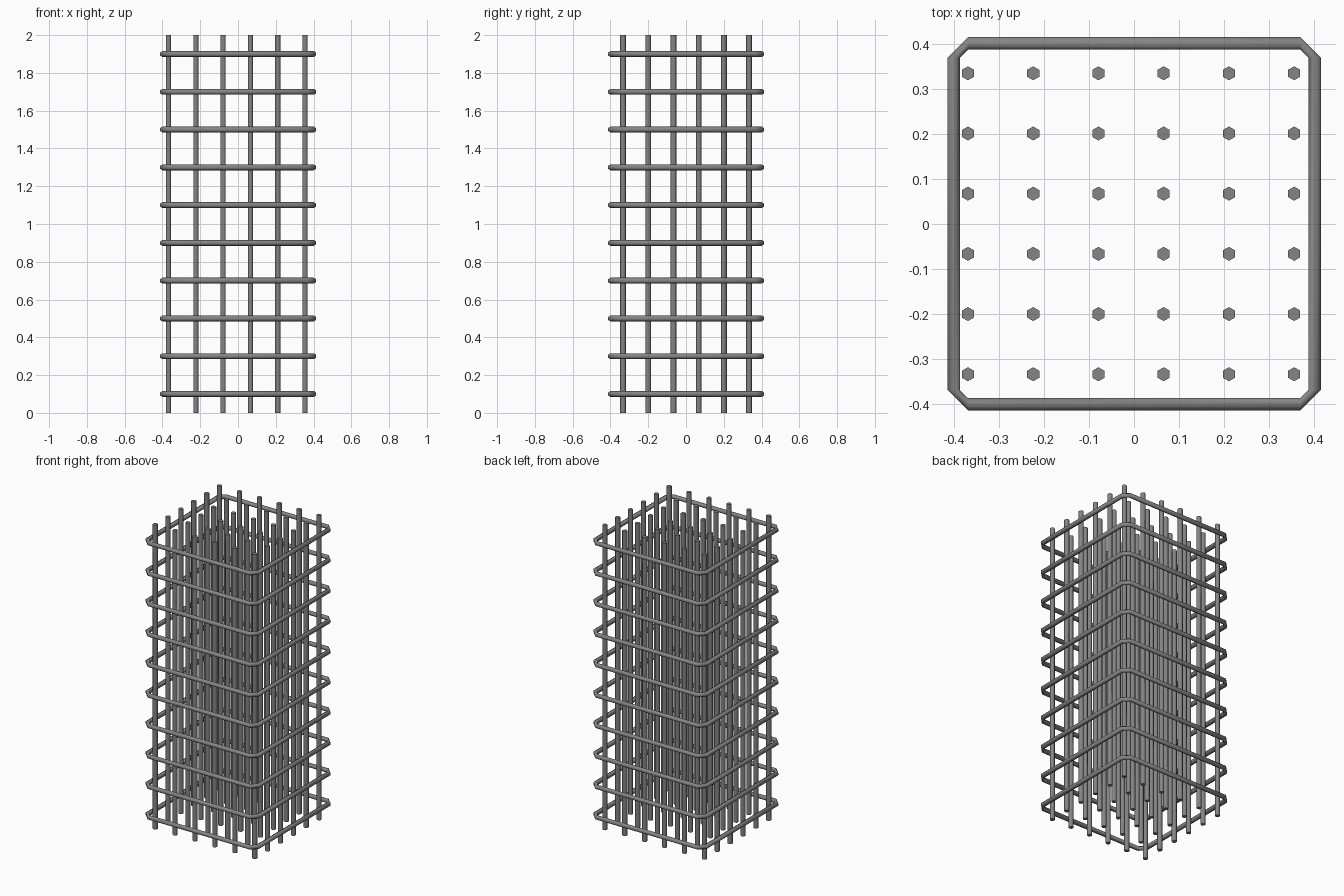
import bpy, bmesh, math

if "Cube" in bpy.data.objects:
    bpy.data.objects.remove(bpy.data.objects["Cube"])

R = 0.0155          # bar radius, six-sided
SIDES = 6
HALF = 0.4          # stirrup centreline distance from axis
CORNER = 0.368      # where each straight run ends

steel = bpy.data.materials.new("dark_steel")
steel.diffuse_color = (0.235, 0.235, 0.235, 1)
steel.use_nodes = True
steel.node_tree.nodes["Principled BSDF"].inputs["Base Color"].default_value = steel.diffuse_color


def finish(name, bm):
    bmesh.ops.recalc_face_normals(bm, faces=bm.faces)
    for f in bm.faces:
        f.smooth = True
    me = bpy.data.meshes.new(name)
    bm.to_mesh(me)
    bm.free()
    # smooth round the bar, crisp at the cut ends
    me.set_sharp_from_angle(angle=math.radians(70))
    me.materials.append(steel)
    return me


def place(name, me, loc):
    ob = bpy.data.objects.new(name, me)
    ob.location = loc
    bpy.context.collection.objects.link(ob)


# Vertical bar: hexagonal prism with points towards +-y
bm = bmesh.new()
lower = [bm.verts.new((R * math.sin(k * math.tau / SIDES),
                       R * math.cos(k * math.tau / SIDES), 0)) for k in range(SIDES)]
base = bm.faces.new(lower)
ext = bmesh.ops.extrude_face_region(bm, geom=[base], use_keep_orig=True)
bmesh.ops.translate(bm, vec=(0, 0, 2),
                    verts=[v for v in ext["geom"] if isinstance(v, bmesh.types.BMVert)])
bar = finish("vertical_bar", bm)

# Stirrup: hexagonal tube round a square with cut corners,
# each cross-section square to its straight run
bm = bmesh.new()
rings = []
for side in range(4):
    a = side * math.pi / 2
    c, s = math.cos(a), math.sin(a)
    for t in (-CORNER, CORNER):
        ring = []
        for k in range(SIDES):
            ang = k * math.tau / SIDES
            d = HALF + R * math.sin(ang)
            ring.append(bm.verts.new((d * c - t * s, d * s + t * c, R * math.cos(ang))))
        rings.append(ring)
for i, r0 in enumerate(rings):
    r1 = rings[(i + 1) % len(rings)]
    for k in range(SIDES):
        n = (k + 1) % SIDES
        bm.faces.new((r0[k], r0[n], r1[n], r1[k]))
stirrup = finish("stirrup", bm)

# Six by six grid of vertical bars
for i in range(6):
    for j in range(6):
        place(f"vertical_bar_{i}_{j}", bar,
              (-0.368 + 0.1446 * i, -0.333 + 0.1334 * j, 0))

# Ten stirrups up the height
for i in range(10):
    place(f"stirrup_{i}", stirrup, (0.0005, 0.0005, 0.1 + 0.2 * i))
